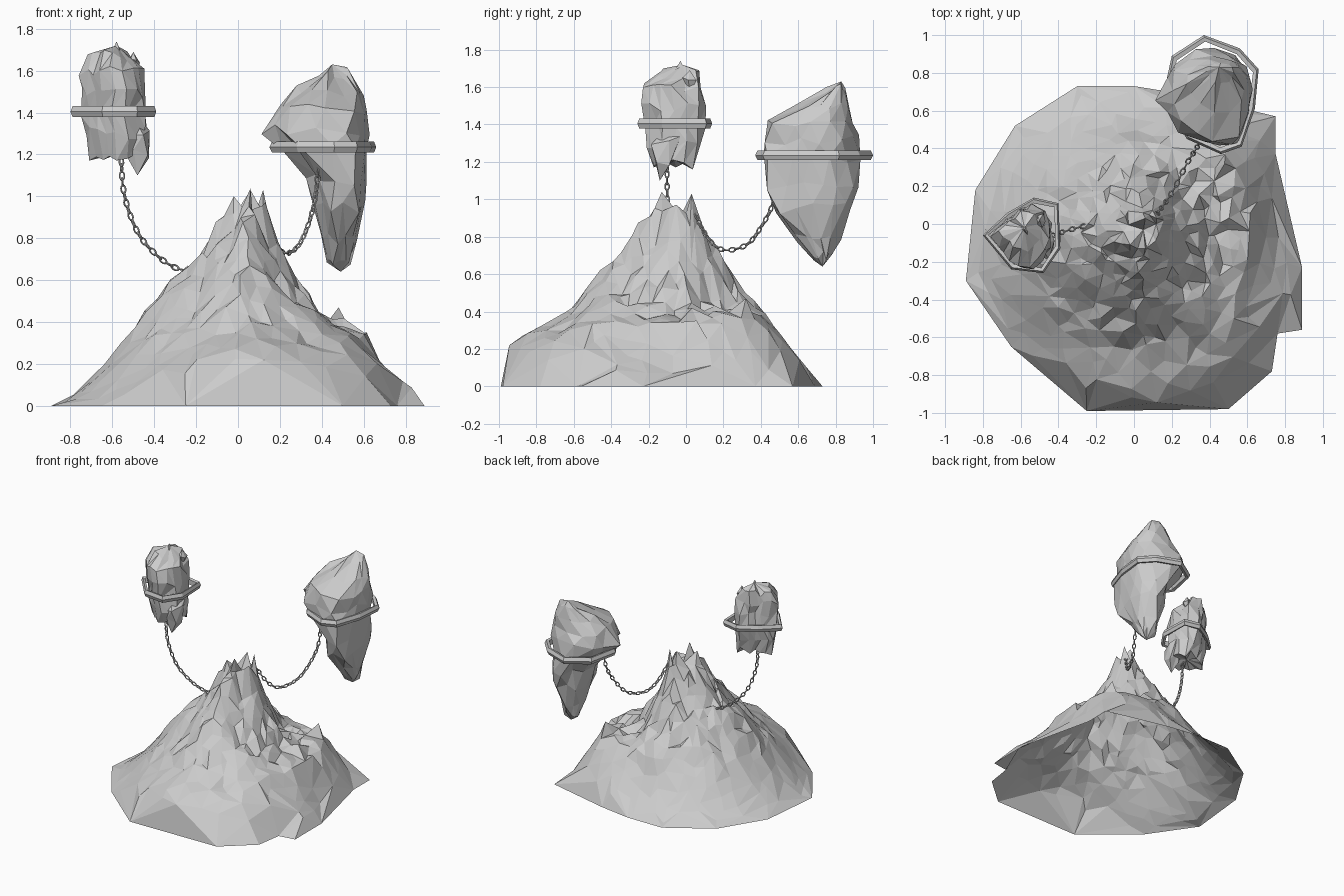
import bpy, bmesh, math, random
from mathutils import Vector, Matrix, noise
from mathutils.geometry import delaunay_2d_cdt, intersect_line_line_2d

if "Cube" in bpy.data.objects:
    bpy.data.objects.remove(bpy.data.objects["Cube"])

random.seed(11)
rnd = random.uniform
stone = bpy.data.materials.new("stone_grey")
stone.diffuse_color = (0.6, 0.6, 0.6, 1)
stone.use_nodes = True
stone.node_tree.nodes["Principled BSDF"].inputs["Base Color"].default_value = stone.diffuse_color


def add_object(name, bm):
    me = bpy.data.meshes.new(name)
    bm.to_mesh(me)
    bm.free()
    me.materials.append(stone)
    ob = bpy.data.objects.new(name, me)
    bpy.context.collection.objects.link(ob)
    return ob


def outline_radius(outline, centre, ang):
    far = centre + Vector((math.cos(ang), math.sin(ang))) * 5
    hits = [intersect_line_line_2d(centre, far, Vector(a), Vector(b))
            for a, b in zip(outline, outline[1:] + outline[:1])]
    return min((h - centre).length for h in hits if h)


# ---- mountain: open craggy shell, heights at radius 0, 0.1 ... 1.0 in 8 directions
CENTRE = Vector((0.03, -0.05))
HEIGHTS = [
    [0.93, 0.96, 0.70, 0.52, 0.41, 0.37, 0.32, 0.08, 0.02, 0.02, 0],  # E
    [0.93, 0.97, 0.70, 0.46, 0.37, 0.42, 0.40, 0.26, 0.10, 0.02, 0],  # NE
    [0.93, 0.95, 0.78, 0.58, 0.47, 0.33, 0.16, 0.05, 0.01, 0, 0],     # N
    [0.93, 0.88, 0.70, 0.56, 0.44, 0.32, 0.21, 0.10, 0.02, 0, 0],     # NW
    [0.93, 0.93, 0.74, 0.64, 0.56, 0.43, 0.28, 0.16, 0.06, 0.01, 0],  # W
    [0.93, 0.91, 0.73, 0.60, 0.50, 0.40, 0.29, 0.19, 0.09, 0.01, 0],  # SW
    [0.93, 0.98, 0.84, 0.72, 0.60, 0.47, 0.36, 0.33, 0.30, 0.23, 0],  # S
    [0.93, 0.92, 0.68, 0.54, 0.47, 0.41, 0.36, 0.32, 0.24, 0.12, 0]]  # SE
OUTLINE = [(0.89, -0.23), (0.75, 0.37), (0.75, 0.57), (0.25, 0.69), (0, 0.73),
           (-0.30, 0.73), (-0.63, 0.52), (-0.84, 0.18), (-0.89, -0.30), (-0.65, -0.65),
           (-0.25, -0.99), (0.50, -0.98), (0.73, -0.78), (0.76, -0.58), (0.89, -0.56)]


def height_at(r, ang):
    a = (ang / (math.pi / 4)) % 8
    i, f = int(a) % 8, a % 1
    k = min(int(r * 10), 9)
    g = r * 10 - k
    h = [row[k] * (1 - g) + row[k + 1] * g for row in HEIGHTS]
    return h[i] * (1 - f) + h[(i + 1) % 8] * f


pts = [Vector((x, y, 0)) for x, y in OUTLINE]
for r0, count in [(0.1, 12), (0.15, 16), (0.2, 20), (0.25, 26), (0.3, 30), (0.36, 34), (0.42, 36),
                  (0.48, 38), (0.54, 36), (0.6, 34), (0.67, 32), (0.74, 30), (0.81, 28), (0.88, 30)]:
    for i in range(count):
        ang = 2 * math.pi * (i + rnd(-0.35, 0.35)) / count
        r = r0 + rnd(-0.025, 0.02)
        if r > 0.96 * outline_radius(OUTLINE, CENTRE, ang):
            continue
        z = height_at(r, ang)
        # radial crags, strongest halfway up
        crag = noise.noise(Vector((math.cos(ang) * 6, math.sin(ang) * 6, r)))
        amp = min(1, max(0, (z - 0.15) / 0.3))
        z += amp * (0.05 * crag + rnd(-0.035, 0.03)) + rnd(-0.006, 0.006)
        p = CENTRE + Vector((math.cos(ang), math.sin(ang))) * r
        pts.append(Vector((p.x, p.y, max(0.008, z))))
# summit spikes, the saddle between them, and the shoulder peak
pts += [Vector(p) for p in [(0.06, -0.13, 1.04), (0.12, 0.03, 1.03), (0.06, 0.03, 1.03),
                            (-0.02, -0.11, 1.0), (0.05, -0.03, 0.91), (0.02, -0.13, 0.95),
                            (0.10, -0.06, 0.92), (0.48, 0.32, 0.47)]]

n = len(OUTLINE)
vs, _, fs, orig, _, _ = delaunay_2d_cdt([p.xy for p in pts], [], [list(range(n))], 1, 1e-5)
bm = bmesh.new()
bv = [bm.verts.new((v.x, v.y, pts[o[0]].z if o else 0)) for v, o in zip(vs, orig)]
for f in fs:
    bm.faces.new([bv[i] for i in f])
bmesh.ops.delete(bm, geom=[v for v in bm.verts if not v.link_faces], context='VERTS')
add_object("mountain", bm)


# ---- floating rocks: rough sections (z, x min, x max, y min, y max) shaped like their band
def rock(name, shape, sections, sides, rib, rough, twist, top, bottom):
    xs, ys = [p[0] for p in shape], [p[1] for p in shape]
    mid = Vector(((min(xs) + max(xs)) / 2, (min(ys) + max(ys)) / 2))
    w, d = (max(xs) - min(xs)) / 2, (max(ys) - min(ys)) / 2
    bm = bmesh.new()
    ribs = [rnd(-rib, rib * 0.3) for _ in range(sides)]  # upright ribs
    rings = []
    for k, (z, x0, x1, y0, y1) in enumerate(sections):
        ring = []
        for i in range(sides):
            a = 2 * math.pi * (i + twist * (k % 2) + rnd(-0.2, 0.2)) / sides
            s = 1.02 + ribs[i] + rnd(-rough, 0.3 * rough)
            r = outline_radius(shape, mid, a) * s
            ring.append(bm.verts.new(((x0 + x1) / 2 + math.cos(a) * r / w * (x1 - x0) / 2,
                                      (y0 + y1) / 2 + math.sin(a) * r / d * (y1 - y0) / 2,
                                      z + rnd(-0.03, 0.03))))
        rings.append(ring)
    for k in range(len(rings) - 1):
        lo, hi = rings[k + 1], rings[k]
        for i in range(sides):
            j = (i + 1) % sides
            if k % 2:
                tris = [(lo[i], lo[j], hi[i]), (lo[j], hi[j], hi[i])]
            else:
                tris = [(lo[i], lo[j], hi[j]), (lo[i], hi[j], hi[i])]
            for t in tris:
                bm.faces.new(t)
    t, b = bm.verts.new(top), bm.verts.new(bottom)
    for i in range(sides):
        j = (i + 1) % sides
        bm.faces.new((rings[0][i], rings[0][j], t))
        bm.faces.new((rings[-1][j], rings[-1][i], b))
    bmesh.ops.recalc_face_normals(bm, faces=bm.faces)
    return add_object(name, bm)


LARGE_BAND = [(0.66, 0.82), (0.56, 0.93), (0.37, 1.0), (0.20, 0.89), (0.15, 0.66),
              (0.28, 0.45), (0.46, 0.37), (0.57, 0.41), (0.64, 0.61)]
SMALL_BAND = [(-0.40, 0.11), (-0.53, 0.14), (-0.67, 0.06), (-0.80, -0.06),
              (-0.65, -0.24), (-0.48, -0.26), (-0.39, -0.13)]

rock("large_floating_rock", LARGE_BAND, [
    (1.59, 0.38, 0.53, 0.74, 0.86), (1.50, 0.27, 0.60, 0.58, 0.89),
    (1.41, 0.18, 0.63, 0.43, 0.92), (1.32, 0.12, 0.64, 0.40, 0.94),
    (1.22, 0.20, 0.63, 0.40, 0.95), (1.08, 0.33, 0.62, 0.42, 0.93),
    (0.95, 0.36, 0.61, 0.44, 0.91), (0.80, 0.39, 0.57, 0.58, 0.83),
    (0.70, 0.42, 0.54, 0.67, 0.79)], 13, 0.03, 0.1, 0.5, (0.45, 0.83, 1.63), (0.49, 0.73, 0.64))
rock("small_floating_rock", SMALL_BAND, [
    (1.67, -0.72, -0.49, -0.15, 0.08), (1.60, -0.77, -0.45, -0.24, 0.10),
    (1.50, -0.76, -0.43, -0.24, 0.11), (1.40, -0.76, -0.43, -0.22, 0.11),
    (1.30, -0.75, -0.43, -0.21, 0.09), (1.19, -0.72, -0.43, -0.18, 0.06)],
    16, 0.12, 0.12, 0, (-0.58, -0.02, 1.72), (-0.56, -0.06, 1.21))
# pointed fang hanging under the small rock, and spikes on its top
rock("small_rock_fang", SMALL_BAND, [
    (1.32, -0.56, -0.42, -0.19, -0.02), (1.20, -0.54, -0.42, -0.18, -0.06)],
    6, 0.05, 0.05, 0.3, (-0.50, -0.10, 1.38), (-0.48, -0.14, 1.10))
for x, y, z in [(-0.58, -0.03, 1.74), (-0.68, -0.06, 1.68), (-0.50, 0.02, 1.69)]:
    rock("small_rock_spike", SMALL_BAND, [(z - 0.06, x - 0.035, x + 0.035, y - 0.04, y + 0.04)],
         6, 0.1, 0.1, 0, (x, y, z), (x, y, z - 0.12))


# ---- faceted iron bands around the rocks
def band(name, outline, z, thick):
    bm = bmesh.new()
    c = sum((Vector(p) for p in outline), Vector((0, 0))) / len(outline)
    loops = []
    for p in outline:
        out = (Vector(p) - c).normalized()
        ring = []
        for inset, dz in [(0, 0), (0.35, 0.026), (1, 0.02), (1, -0.02), (0.35, -0.026)]:
            q = Vector(p) - out * inset * thick
            ring.append(bm.verts.new((q.x, q.y, z + dz)))
        loops.append(ring)
    for a, b in zip(loops, loops[1:] + loops[:1]):
        for i in range(5):
            j = (i + 1) % 5
            bm.faces.new((a[i], b[i], b[j], a[j]))
    bmesh.ops.recalc_face_normals(bm, faces=bm.faces)
    return add_object(name, bm)


band("large_rock_band", LARGE_BAND, 1.235, 0.035)
band("small_rock_band", SMALL_BAND, 1.405, 0.03)


# ---- chains: oval links turned alternately along a hanging path
def chain(name, path, step=0.034):
    P = [Vector(p) for p in path]
    P = [2 * P[0] - P[1]] + P + [2 * P[-1] - P[-2]]
    fine = []
    for a, b, c, d in zip(P, P[1:], P[2:], P[3:]):
        for t in (k / 30 for k in range(30)):
            fine.append(0.5 * (2 * b + (c - a) * t + (2 * a - 5 * b + 4 * c - d) * t * t
                               + (3 * b - a - 3 * c + d) * t ** 3))
    bm = bmesh.new()
    dist, num = 0, 0
    for p, q in zip(fine, fine[1:]):
        dist += (q - p).length
        if dist < num * step:
            continue
        rot = (q - p).to_track_quat('X', 'Y').to_matrix().to_4x4()
        m = Matrix.Translation(q) @ rot @ Matrix.Rotation(num % 2 * math.pi / 2, 4, 'X')
        num += 1
        rows = []
        for a in (2 * math.pi * i / 10 for i in range(10)):
            rows.append([bm.verts.new(m @ Vector((
                math.cos(a) * (0.020 + 0.0045 * math.cos(b)),
                math.sin(a) * (0.011 + 0.0045 * math.cos(b)),
                0.0045 * math.sin(b)))) for b in (2 * math.pi * k / 5 for k in range(5))])
        for r, s in zip(rows, rows[1:] + rows[:1]):
            for k in range(5):
                bm.faces.new((r[k], s[k], s[(k + 1) % 5], r[(k + 1) % 5]))
    bmesh.ops.recalc_face_normals(bm, faces=bm.faces)
    return add_object(name, bm)


chain("small_rock_chain", [(-0.56, -0.10, 1.24), (-0.545, -0.10, 1.02), (-0.485, -0.08, 0.84),
                           (-0.40, -0.05, 0.73), (-0.30, -0.02, 0.66), (-0.20, 0.0, 0.64)])
chain("large_rock_chain", [(0.39, 0.48, 1.22), (0.37, 0.47, 1.0), (0.33, 0.40, 0.85),
                           (0.28, 0.32, 0.755), (0.22, 0.20, 0.73), (0.17, 0.12, 0.79),
                           (0.12, 0.05, 0.92)])
